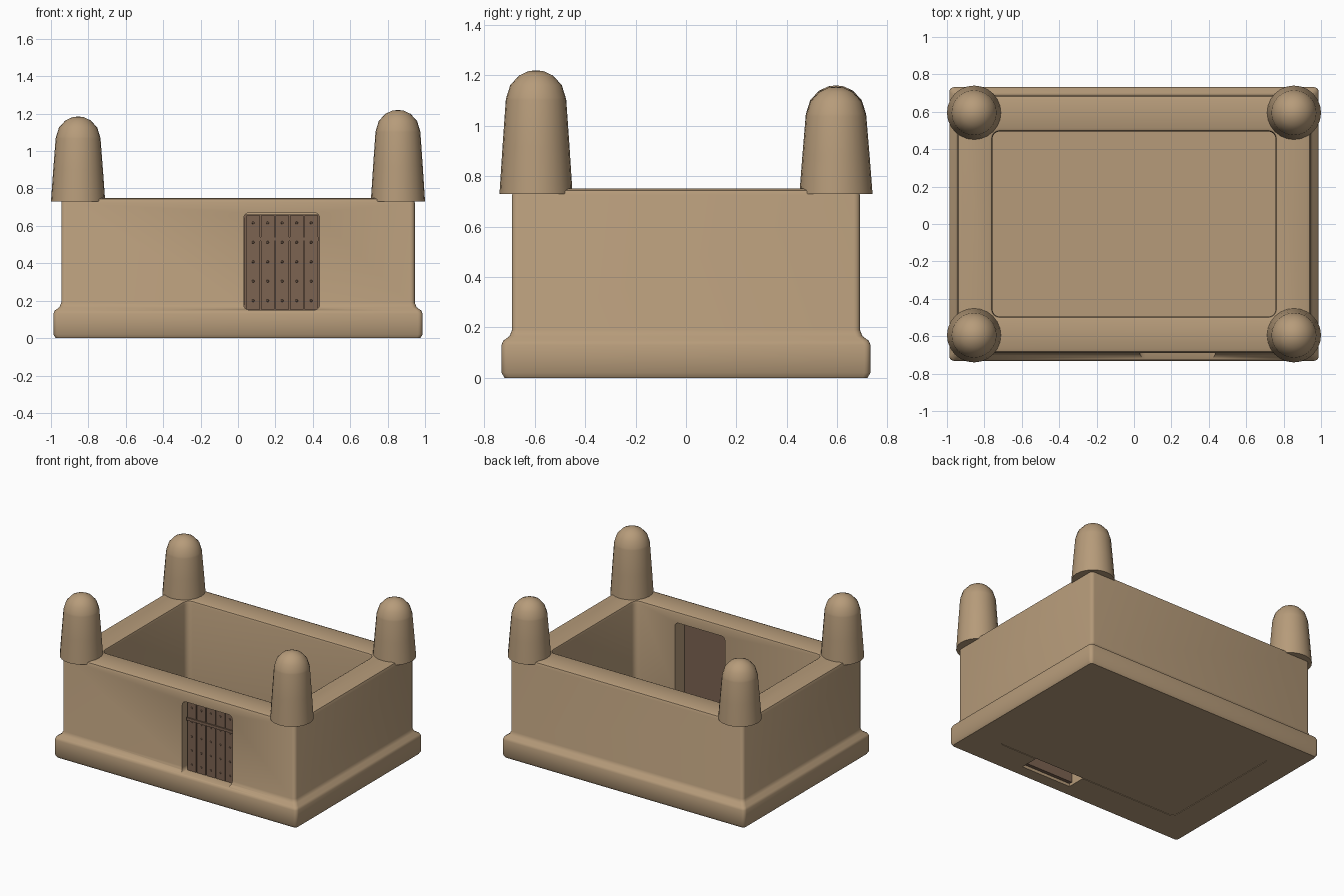
import bpy, bmesh, math
from mathutils import Matrix

cube = bpy.data.objects.get("Cube")
if cube:
    bpy.data.objects.remove(cube, do_unlink=True)


def material(name, rgb):
    m = bpy.data.materials.new(name)
    m.use_nodes = True
    m.diffuse_color = (*rgb, 1)
    m.node_tree.nodes["Principled BSDF"].inputs["Base Color"].default_value = (*rgb, 1)
    return m


CLAY = material("tan clay", (0.47, 0.33, 0.195))
WOOD = material("brown wood", (0.2, 0.125, 0.083))


def finish(name, bm, mat, smooth=None):
    bmesh.ops.recalc_face_normals(bm, faces=bm.faces)
    mesh = bpy.data.meshes.new(name)
    bm.to_mesh(mesh)
    bm.free()
    mesh.materials.append(mat)
    ob = bpy.data.objects.new(name, mesh)
    bpy.context.collection.objects.link(ob)
    if smooth:
        shade(ob, smooth)
    return ob


def shade(ob, angle):
    bpy.ops.object.select_all(action='DESELECT')
    ob.select_set(True)
    bpy.context.view_layer.objects.active = ob
    bpy.ops.object.shade_smooth_by_angle(angle=math.radians(angle))


def add_box(bm, x, y, z):
    size = [b - a for a, b in (x, y, z)]
    mid = [(a + b) / 2 for a, b in (x, y, z)]
    mat = Matrix.Translation(mid) @ Matrix.Diagonal((*size, 1))
    return bmesh.ops.create_cube(bm, size=1, matrix=mat)["verts"]


def box(name, x, y, z, mat):
    bm = bmesh.new()
    add_box(bm, x, y, z)
    return finish(name, bm, mat)


def rounded_ring(bm, hx, hy, r, z, steps=4):
    verts = []
    for i, (sx, sy) in enumerate(((1, 1), (-1, 1), (-1, -1), (1, -1))):
        for k in range(steps + 1):
            a = math.pi / 2 * (i + k / steps)
            verts.append(bm.verts.new((sx * (hx - r) + r * math.cos(a),
                                       sy * (hy - r) + r * math.sin(a), z)))
    return verts


def bridge(bm, a, b):
    n = len(a)
    for i in range(n):
        bm.faces.new((a[i], a[(i + 1) % n], b[(i + 1) % n], b[i]))


def cut(ob, cutter):
    mod = ob.modifiers.new("cut", 'BOOLEAN')
    mod.operation, mod.solver, mod.object = 'DIFFERENCE', 'EXACT', cutter
    bpy.ops.object.select_all(action='DESELECT')
    ob.select_set(True)
    bpy.context.view_layer.objects.active = ob
    bpy.ops.object.modifier_apply(modifier=mod.name)
    bpy.data.objects.remove(cutter, do_unlink=True)


# Walls with flared plinth: (half width, half depth, corner radius, height)
profile = [
    (0.975, 0.72, 0.02, 0), (0.987, 0.732, 0.025, 0.02), (0.987, 0.732, 0.025, 0.13),
    (0.98, 0.725, 0.025, 0.147), (0.955, 0.7, 0.025, 0.165), (0.945, 0.69, 0.025, 0.19),
    (0.945, 0.69, 0.025, 0.725), (0.938, 0.683, 0.025, 0.743), (0.92, 0.665, 0.02, 0.75),
    (0.775, 0.513, 0.05, 0.75), (0.762, 0.5, 0.045, 0.744), (0.757, 0.495, 0.04, 0.73),
    (0.757, 0.495, 0.04, 0),
]
bm = bmesh.new()
rings = [rounded_ring(bm, *p) for p in profile]
for a, b in zip(rings, rings[1:] + rings[:1]):
    bridge(bm, a, b)
walls = finish("walls", bm, CLAY)

# Doorway: rounded opening, plus a pocket open below behind the sill
bm = bmesh.new()
add_box(bm, (0.03, 0.437), (-0.8, -0.4), (0.15, 0.67))
edges = [e for e in bm.edges if abs(e.verts[0].co.y - e.verts[1].co.y) > 0.1]
bmesh.ops.bevel(bm, geom=edges, offset=0.03, segments=4, profile=0.5, affect='EDGES')
cut(walls, finish("doorway_cutter", bm, CLAY))
cut(walls, box("pocket_cutter", (0.03, 0.437), (-0.632, -0.4), (-0.1, 0.4), CLAY))
shade(walls, 40)

# Floor
box("floor", (-0.757, 0.757), (-0.495, 0.495), (0.004, 0.02), CLAY)

# Door: backing, planks, batten and nails
box("door_back", (0.031, 0.436), (-0.63, -0.605), (0.02, 0.66), WOOD)
left, right, count = 0.042, 0.43, 5
step = (right - left) / count
planks, nails = bmesh.new(), bmesh.new()
for i in range(count):
    x = left + i * step
    add_box(planks, (x + 0.003, x + step - 0.003), (-0.652, -0.625), (0.152, 0.655))
    for j in range(count):
        spot = Matrix.Translation((x + step / 2, -0.654, 0.2 + j * 0.104))
        bmesh.ops.create_cone(nails, cap_ends=True, segments=8, radius1=0.008,
                              radius2=0.005, depth=0.008,
                              matrix=spot @ Matrix.Rotation(math.pi / 2, 4, 'X'))
finish("door_planks", planks, WOOD)
finish("door_nails", nails, WOOD)
box("door_batten", (left, right), (-0.66, -0.645), (0.52, 0.54), WOOD)


# Corner posts: tapered shaft with a faceted dome
def post(name, x, y, top):
    dome, foot, sides = 0.118, 0.73, 24
    shoulder = top - dome
    outline = [(0.145, foot), (0.133, (foot + shoulder) / 2), (0.12, shoulder)]
    outline += [(dome * math.cos(a), shoulder + dome * math.sin(a))
                for a in (math.radians(d) for d in (5, 30, 55, 75))]
    bm = bmesh.new()
    rows = [[bm.verts.new((x + r * math.cos(math.tau * i / sides),
                           y + r * math.sin(math.tau * i / sides), z))
             for i in range(sides)] for r, z in outline]
    for a, b in zip(rows, rows[1:]):
        bridge(bm, a, b)
    bm.faces.new(rows[0])
    tip = bm.verts.new((x, y, top))
    for i in range(sides):
        bm.faces.new((rows[-1][i], rows[-1][(i + 1) % sides], tip))
    finish(name, bm, CLAY, 50)


post("front_left_post", 0.855, -0.595, 1.22)
post("front_right_post", -0.855, -0.595, 1.185)
post("back_left_post", 0.855, 0.595, 1.155)
post("back_right_post", -0.855, 0.595, 1.16)
